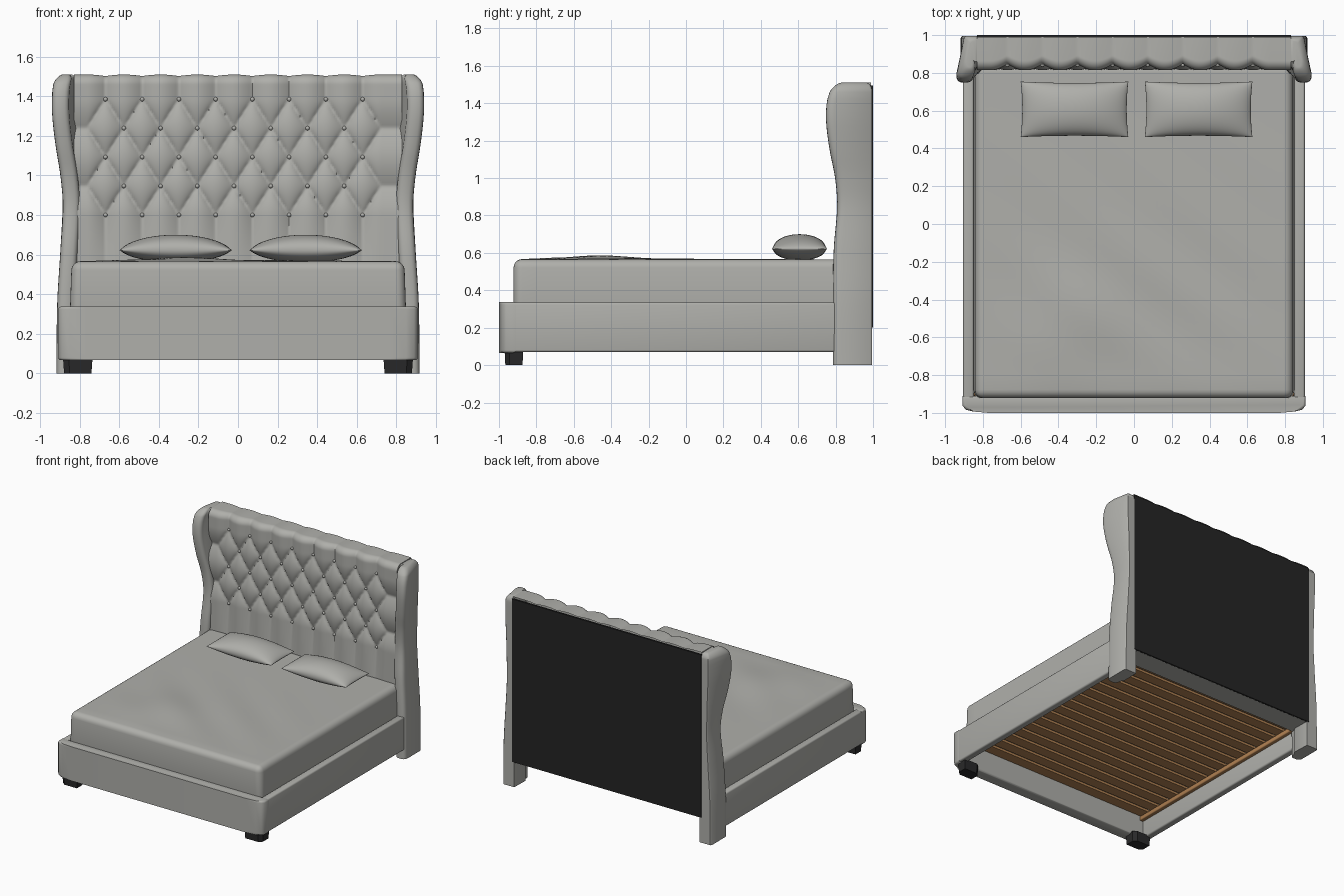
import bpy, bmesh, math
from mathutils import Vector

if "Cube" in bpy.data.objects:
    bpy.data.objects.remove(bpy.data.objects["Cube"])


def material(name, rgb):
    m = bpy.data.materials.new(name)
    m.diffuse_color = (*rgb, 1)
    m.use_nodes = True
    m.node_tree.nodes["Principled BSDF"].inputs["Base Color"].default_value = m.diffuse_color
    return m


FABRIC = material("grey_fabric", (0.43, 0.43, 0.405))
BACKING = material("dark_backing", (0.018, 0.018, 0.018))
BLACK = material("black_wood", (0.022, 0.022, 0.023))
WOOD = material("tan_wood", (0.44, 0.22, 0.085))


def finish(bm, name, mat, angle=40):
    bmesh.ops.recalc_face_normals(bm, faces=bm.faces)
    me = bpy.data.meshes.new(name)
    bm.to_mesh(me)
    bm.free()
    me.materials.append(mat)
    ob = bpy.data.objects.new(name, me)
    bpy.context.collection.objects.link(ob)
    bpy.ops.object.select_all(action='DESELECT')
    ob.select_set(True)
    bpy.context.view_layer.objects.active = ob
    bpy.ops.object.shade_smooth_by_angle(angle=math.radians(angle))
    return ob


def bevel(bm, r, seg=3):
    bmesh.ops.bevel(bm, geom=bm.edges[:], offset=r, segments=seg, profile=0.5,
                    affect='EDGES', clamp_overlap=True)


def box_bm(lo, hi, r=0.0, seg=3):
    bm = bmesh.new()
    bmesh.ops.create_cube(bm, size=1)
    for v in bm.verts:
        v.co = [(a + b) / 2 + c * (b - a) for a, b, c in zip(lo, hi, v.co)]
    if r:
        bevel(bm, r, seg)
    return bm


def loft(rings):
    """Skin a list of closed rings and cap both ends."""
    bm = bmesh.new()
    rows = [[bm.verts.new(p) for p in ring] for ring in rings]
    n = len(rows[0])
    for a, b in zip(rows, rows[1:]):
        for i in range(n):
            bm.faces.new((a[i], a[(i + 1) % n], b[(i + 1) % n], b[i]))
    bm.faces.new(rows[0])
    bm.faces.new(rows[-1])
    return bm


def grid(nu, nv, fn):
    bm = bmesh.new()
    vs = [[bm.verts.new(fn(i / nu, j / nv)) for i in range(nu + 1)] for j in range(nv + 1)]
    for j in range(nv):
        for i in range(nu):
            bm.faces.new((vs[j][i], vs[j][i + 1], vs[j + 1][i + 1], vs[j + 1][i]))
    return bm


def spline(keys, t):
    """Smooth interpolation of (t, value...) keys."""
    k = max(i for i in range(len(keys) - 1) if keys[i][0] <= t + 1e-9)
    a, b = keys[k], keys[k + 1]
    p, q = keys[max(k - 1, 0)], keys[min(k + 2, len(keys) - 1)]
    h = b[0] - a[0]
    s = (t - a[0]) / h
    out = []
    for c in range(1, len(a)):
        m0 = (b[c] - p[c]) / (b[0] - p[0]) * h
        m1 = (q[c] - a[c]) / (q[0] - a[0]) * h
        out.append((2*s**3 - 3*s**2 + 1) * a[c] + (s**3 - 2*s**2 + s) * m0
                   + (3*s**2 - 2*s**3) * b[c] + (s**3 - s**2) * m1)
    return out


# Tufted headboard: diamond lattice of dimples, creases running out to the edges
STEP, ROW, X0, ZT, ZB = 0.1857, 0.1463, -0.67, 1.385, 0.80
TOP, R = 1.51, 0.05


def puff(x, z):
    u = min(max((x - X0) / STEP, -0.5), 7.5)
    v = (min(max(z, ZB), ZT) - ZT) / (2 * ROW)
    p = abs(math.sin(math.pi * (u + v)) * math.sin(math.pi * (u - v))) ** 0.45
    if z < ZB:      # creases fade out below the mattress line
        p += (1 - p) * min(1, (ZB - z) / 0.45)
    return p


def head_point(s, t):
    x = -0.83 + 1.66 * s
    if t < 0.9:
        z, back = 0.2 + (TOP - R - 0.2) * t / 0.9, 0
    else:           # roll over the top edge
        a = (t - 0.9) / 0.1 * math.pi / 2
        z, back = TOP - R + R * math.sin(a), R * (1 - math.cos(a))
    p = puff(x, z)
    return (x, 0.848 - 0.034 * p + back, z - 0.008 * (1 - p) * max(0, t - 0.9) * 10)


bm = grid(180, 130, head_point)
edges = [e for e in bm.edges if e.is_boundary]
new = bmesh.ops.extrude_edge_only(bm, edges=edges)["geom"]
for v in new:
    if isinstance(v, bmesh.types.BMVert):
        v.co.y = 0.99
finish(bm, "tufted_headboard", FABRIC, 60)
finish(box_bm((-0.832, 0.985, 0.2), (0.832, 1.0, 1.495)), "headboard_backing", BACKING)

# Buttons
bm = bmesh.new()
for r in range(5):
    odd = r % 2
    for i in range(8 - odd):
        c = Vector((X0 + STEP * (i + odd / 2), 0.842, ZT - r * ROW))
        res = bmesh.ops.create_uvsphere(bm, u_segments=10, v_segments=6, radius=0.011)
        for v in res["verts"]:
            v.co = v.co + c
finish(bm, "headboard_buttons", FABRIC)

# Wings: keys are height, outer front x, outer back x, front y
WING = [(0, 0.918, 0.918, 0.785), (0.35, 0.914, 0.914, 0.785), (0.62, 0.898, 0.898, 0.79),
        (0.85, 0.886, 0.886, 0.808), (1.0, 0.898, 0.888, 0.797), (1.15, 0.922, 0.892, 0.768),
        (1.3, 0.939, 0.898, 0.749), (1.4, 0.940, 0.90, 0.752), (1.46, 0.934, 0.90, 0.768),
        (1.51, 0.915, 0.895, 0.80)]


def wing_ring(z, side):
    top = max(0.0, (z - 1.46) / 0.05)
    k = 0.03 * (1 - math.sqrt(max(0, 1 - top * top)))
    xf, xb, yf = spline(WING, z)
    xf, xb, yf = xf - k, xb - k, yf + k
    w = 0.088 - 2 * k
    pts = [(0.815 + k, 0.995 - k), (xb - 0.008, 0.995 - k), (xb, 0.985 - k)]
    for i in range(11):     # rounded front lip
        a = math.pi * i / 10
        c, s = math.cos(a), math.sin(a)
        pts.append((xf - w / 2 + w / 2 * math.copysign(abs(c) ** 0.7, c),
                    yf + 0.045 - 0.045 * abs(s) ** 0.7))
    pts.append((0.812 + k, 0.86))
    return [(side * x, y, z) for x, y in pts]


heights = [1.46 * i / 40 for i in range(41)] + [1.46 + 0.05 * math.sin(i * math.pi / 16) for i in range(1, 9)]
for side, label in ((-1, "left"), (1, "right")):
    finish(loft([wing_ring(z, side) for z in heights]), label + "_wing", FABRIC, 50)

    # Side rail and slat ledger
    x = sorted((side * 0.848, side * 0.905))
    finish(box_bm((x[0], -0.93, 0.07), (x[1], 0.83, 0.335), 0.012), label + "_rail", FABRIC)
    x = sorted((side * 0.815, side * 0.85))
    finish(box_bm((x[0], -0.91, 0.205), (x[1], 0.86, 0.24), 0.008), label + "_ledger", WOOD)

    # Front foot, tapered towards the floor
    foot = [(0.735, -0.97), (0.855, -0.97), (0.885, -0.945), (0.885, -0.87), (0.765, -0.87), (0.735, -0.895)]
    rings = [[(side * (0.81 + (px - 0.81) * k), -0.92 + (py + 0.92) * k, z) for px, py in foot]
             for z, k in ((0, 0.92), (0.08, 1.0))]
    finish(loft(rings), label + "_front_foot", BLACK, 30)

# Footboard with softened front corners
prof = [(0.908, -0.91), (0.908, -0.962), (0.89, -0.983), (0.85, -0.993), (0.77, -1.0)]
prof = prof + [(-x, y) for x, y in reversed(prof)]
bm = loft([[(x, y, z) for x, y in prof] for z in (0.066, 0.337)])
bmesh.ops.bevel(bm, geom=[e for e in bm.edges if abs(e.verts[0].co.z - e.verts[1].co.z) < 0.01],
                offset=0.014, segments=3, profile=0.5, affect='EDGES', clamp_overlap=True)
finish(bm, "footboard", FABRIC)

# Slats across the frame
for i in range(16):
    y = -0.86 + i * 0.11
    finish(box_bm((-0.85, y - 0.042, 0.24), (0.85, y + 0.042, 0.258)), "slat_%02d" % (i + 1), WOOD)

# Mattress with a gently rumpled top
bm = box_bm((-0.85, -0.922, 0.262), (0.85, 0.85, 0.566), 0.045, 5)
for axis in (0, 1):
    for i in range(-20, 21):
        no = Vector((1 - axis, axis, 0))
        bmesh.ops.bisect_plane(bm, geom=bm.verts[:] + bm.edges[:] + bm.faces[:],
                               plane_co=no * (i * 0.04), plane_no=no)
for v in bm.verts:
    x, y, z = v.co
    if z > 0.5:
        d = (x + y + 0.95) / 0.22
        fade = max(0, 1 - (x / 0.85) ** 2) * max(0, 1 - (y / 0.92) ** 4)
        lump = 0.024 * math.exp(-((x + 0.38) / 0.3) ** 2 - ((y + 0.55) / 0.28) ** 2)
        fold = 0.006 * math.sin(d * 2.2 + 2 * y) * math.exp(-((y + 0.4) / 0.5) ** 2)
        v.co.z += (lump + fold) * fade
    v.co.x *= 1 - 0.04 * max(0, z - 0.3)
finish(bm, "mattress", FABRIC, 60)

# Pillows: two puffed skins meeting at a seam
for cx, label in ((-0.315, "left"), (0.342, "right")):
    bm = bmesh.new()
    for sgn, h in ((1, 0.078), (-1, 0.062)):
        def pillow(s, t, sgn=sgn, h=h):
            u, v = -math.cos(math.pi * s), -math.cos(math.pi * t)
            e = max(0, 1 - u * u) ** 0.62 * max(0, 1 - v * v) ** 0.45
            return (cx + 0.285 * u * (1 - 0.03 * (1 - v * v)),
                    0.607 + 0.147 * v * (1 - 0.05 * (1 - u * u)),
                    0.622 + sgn * h * e)
        part = grid(32, 24, pillow)
        me = bpy.data.meshes.new("tmp")
        part.to_mesh(me)
        part.free()
        bm.from_mesh(me)
        bpy.data.meshes.remove(me)
    bmesh.ops.remove_doubles(bm, verts=bm.verts, dist=0.0003)
    finish(bm, label + "_pillow", FABRIC, 70)
